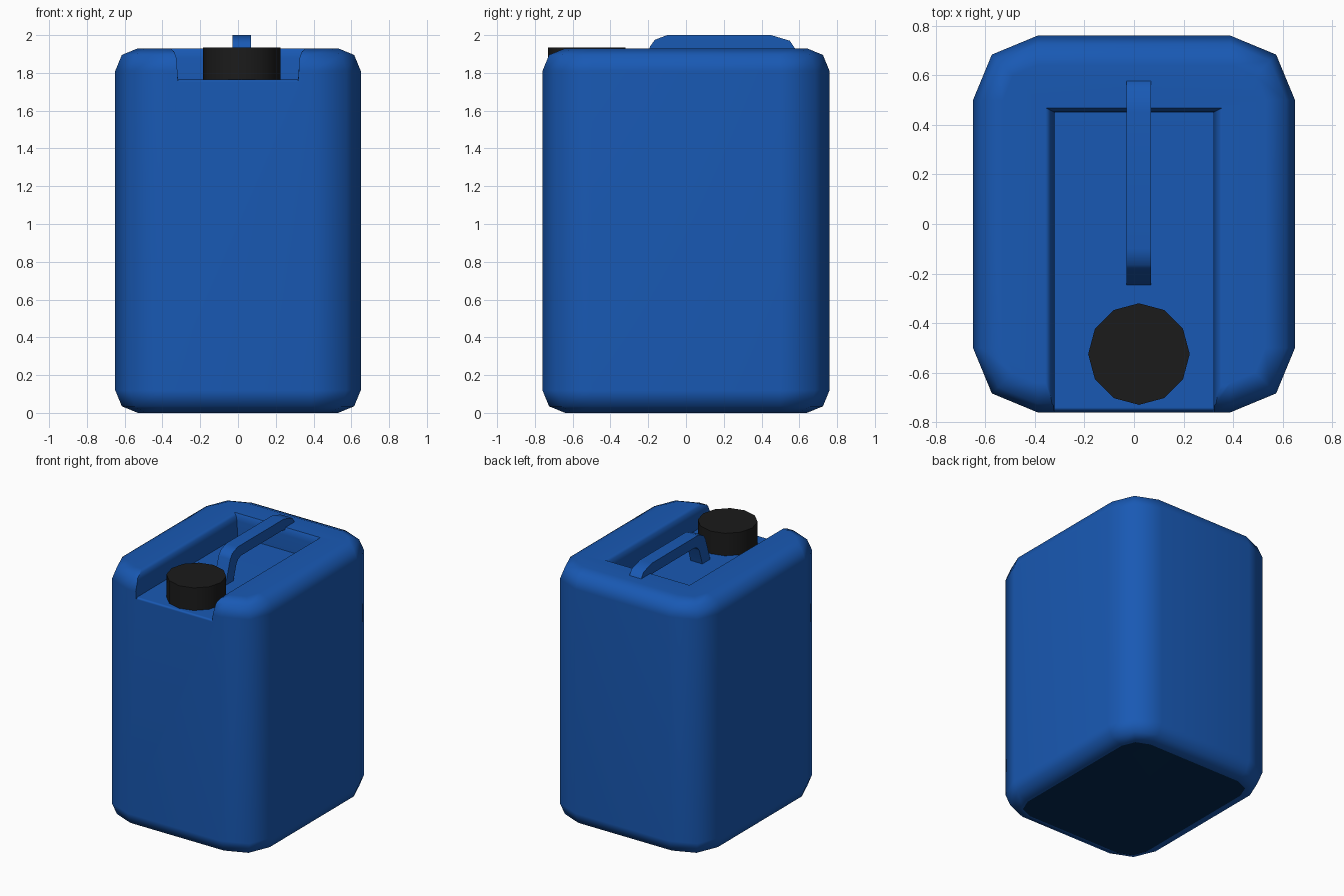
import bpy, bmesh, math

if "Cube" in bpy.data.objects:
    bpy.data.objects.remove(bpy.data.objects["Cube"])


def material(name, rgb):
    m = bpy.data.materials.new(name)
    m.diffuse_color = (*rgb, 1)
    m.use_nodes = True
    m.node_tree.nodes["Principled BSDF"].inputs["Base Color"].default_value = m.diffuse_color
    return m


BLUE = material("blue plastic", (0.0095, 0.100, 0.456))
NAVY = material("dark blue underside", (0.0005, 0.022, 0.085))
BLACK = material("black plastic", (0.0110, 0.0110, 0.0110))


def make(name, bm, *mats):
    bmesh.ops.recalc_face_normals(bm, faces=bm.faces[:])
    me = bpy.data.meshes.new(name)
    bm.to_mesh(me)
    bm.free()
    for m in mats:
        me.materials.append(m)
    ob = bpy.data.objects.new(name, me)
    bpy.context.collection.objects.link(ob)
    return ob


def loft(rings):
    """Skin closed rings of equal length; returns bmesh and vertex rings."""
    bm = bmesh.new()
    vs = [[bm.verts.new(p) for p in r] for r in rings]
    n = len(vs[0])
    for a, b in zip(vs, vs[1:]):
        for i in range(n):
            j = (i + 1) % n
            bm.faces.new((a[i], a[j], b[j], b[i]))
    return bm, vs


def smooth(ob, angle):
    bpy.ops.object.select_all(action='DESELECT')
    ob.select_set(True)
    bpy.context.view_layer.objects.active = ob
    bpy.ops.object.shade_smooth_by_angle(angle=math.radians(angle))
    # Keep large flat faces flat in the shading
    mod = ob.modifiers.new("flat_panels", 'WEIGHTED_NORMAL')
    mod.keep_sharp = True


# Body: rounded box made of stacked rounded-rectangle rings
def body_ring(z, inset):
    r = 0.26 - inset
    pts = []
    for k, (sx, sy) in enumerate([(1, 1), (-1, 1), (-1, -1), (1, -1)]):
        for s in range(3):
            a = math.radians(90 * k + 45 * s)
            pts.append((sx * 0.39 + r * math.cos(a), sy * 0.50 + r * math.sin(a), z))
    return pts


H = 1.93
levels = [(0, 0.12), (0.035, 0.035), (0.12, 0),
          (H - 0.12, 0), (H - 0.035, 0.035), (H, 0.12)]
bm, vs = loft([body_ring(z, d) for z, d in levels])
bm.faces.new(vs[0]).material_index = 1
bm.faces.new(vs[-1])
body = make("can_body", bm, BLUE, NAVY)


# Recess cutter: tapered channel with a rounded rim, open at the front
def channel(y, floor, back=False):
    prof = [(0.318, floor, 0.0), (0.326, 1.88, 0.003), (0.338, 1.913, 0.01),
            (0.364, 1.935, 0.022), (0.364, 2.2, 0.022)]
    right = [(x, y + (dy if back else 0), z) for x, z, dy in prof]
    return right + [(-x, yy, z) for x, yy, z in reversed(right)]


bm, vs = loft([channel(-0.80, 1.73), channel(-0.74, 1.765), channel(0.45, 1.765, True)])
for ring in (vs[0], vs[-1]):
    for i in range(4):
        bm.faces.new((ring[i], ring[i + 1], ring[8 - i], ring[9 - i]))
cutter = make("recess_cutter", bm, BLUE)
cutter.hide_render = True
mod = body.modifiers.new("recess", 'BOOLEAN')
mod.operation = 'DIFFERENCE'
mod.solver = 'EXACT'
mod.object = cutter
bpy.context.view_layer.objects.active = body
bpy.ops.object.modifier_apply(modifier=mod.name)
bpy.data.objects.remove(cutter)
smooth(body, 60)

# Handle: side profile (y, z) extruded across x
outer = [(-0.25, 1.755), (-0.19, 1.94), (-0.165, 1.975), (-0.10, 2.0),
         (0.45, 2.0), (0.55, 1.97), (0.58, 1.925)]
inner = [(-0.155, 1.755), (-0.115, 1.88), (-0.095, 1.905), (-0.06, 1.92),
         (0.42, 1.92), (0.46, 1.915), (0.48, 1.905)]
bm = bmesh.new()
grid = [[bm.verts.new((x, y, z)) for y, z in line]
        for x, line in ((-0.03, outer), (0.068, outer), (0.068, inner), (-0.03, inner))]
for k in range(4):
    a, b = grid[k], grid[(k + 1) % 4]
    for i in range(len(outer) - 1):
        bm.faces.new((a[i], a[i + 1], b[i + 1], b[i]))
for i in (0, -1):
    bm.faces.new([line[i] for line in grid])
handle = make("handle", bm, BLUE)
smooth(handle, 50)

# Screw cap
bm = bmesh.new()
bmesh.ops.create_cone(bm, cap_ends=True, segments=12, radius1=0.205, radius2=0.205, depth=0.175)
bmesh.ops.translate(bm, verts=bm.verts[:], vec=(0.02, -0.525, 1.8475))
cap = make("screw_cap", bm, BLACK)
smooth(cap, 40)
